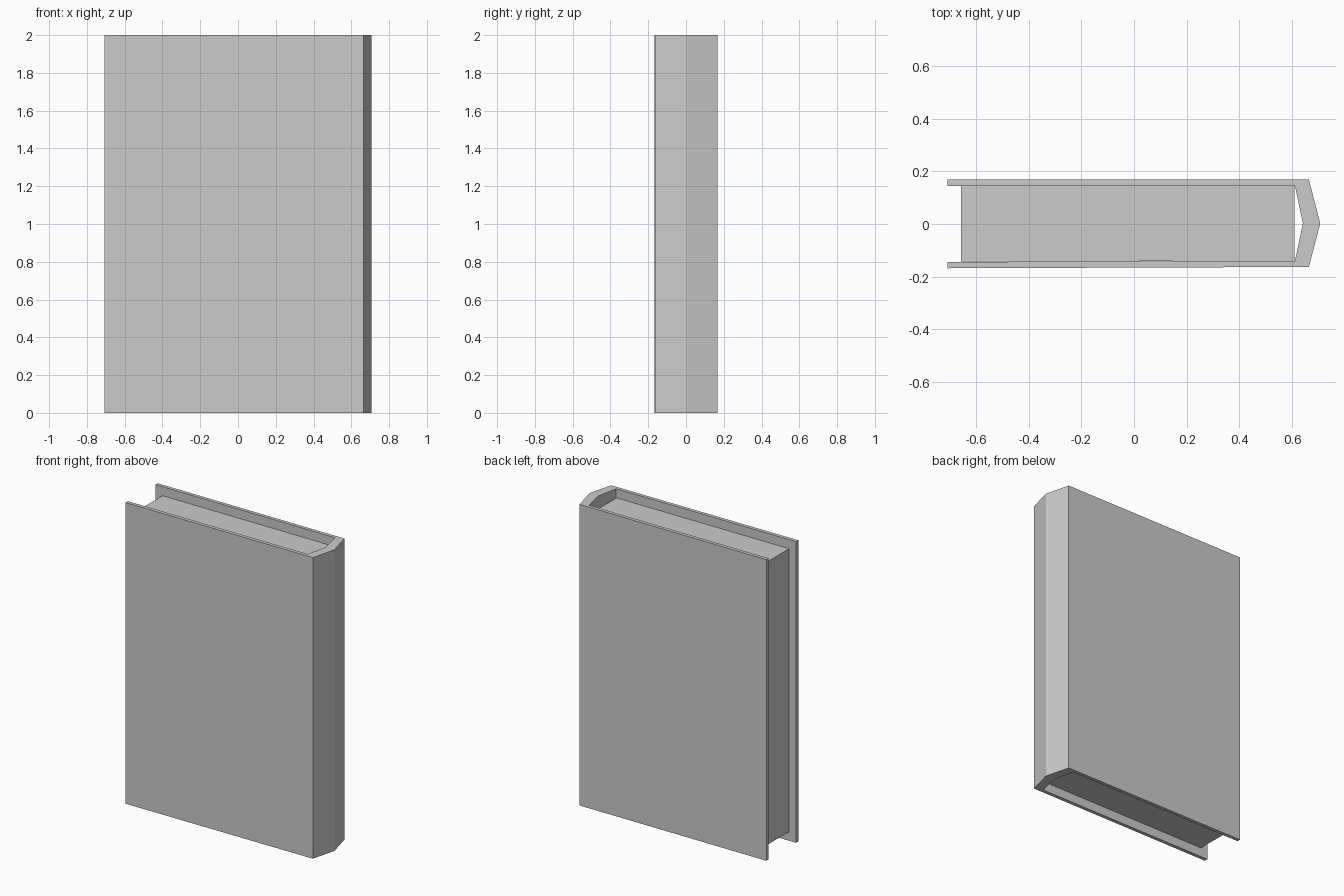
import bpy, bmesh

if "Cube" in bpy.data.objects:
    bpy.data.objects.remove(bpy.data.objects["Cube"])


def extrude_profile(name, points, z0, z1):
    """Closed xy outline extruded straight up from z0 to z1."""
    bm = bmesh.new()
    face = bm.faces.new([bm.verts.new((x, y, z0)) for x, y in points])
    top = bmesh.ops.extrude_face_region(bm, geom=[face])["geom"]
    verts = [g for g in top if isinstance(g, bmesh.types.BMVert)]
    bmesh.ops.translate(bm, verts=verts, vec=(0, 0, z1 - z0))
    bmesh.ops.recalc_face_normals(bm, faces=bm.faces)
    mesh = bpy.data.meshes.new(name)
    bm.to_mesh(mesh)
    bm.free()
    obj = bpy.data.objects.new(name, mesh)
    bpy.context.collection.objects.link(obj)
    return obj


# Cover: two boards joined by a pointed spine, front board very slightly splayed
outer = [(-0.708, -0.168), (0.664, -0.163), (0.707, 0.002), (0.664, 0.168), (-0.708, 0.168)]
inner = [(-0.708, 0.145), (0.611, 0.145), (0.641, 0.002), (0.611, -0.140), (-0.708, -0.144)]
extrude_profile("cover", outer + inner, 0.0, 2.0)

# Page block: set in from the cover at the top, bottom and open edge
pages = [(-0.657, -0.143), (0.609, -0.140), (0.609, 0.145), (-0.657, 0.145)]
extrude_profile("page_block", pages, 0.06, 1.94)
